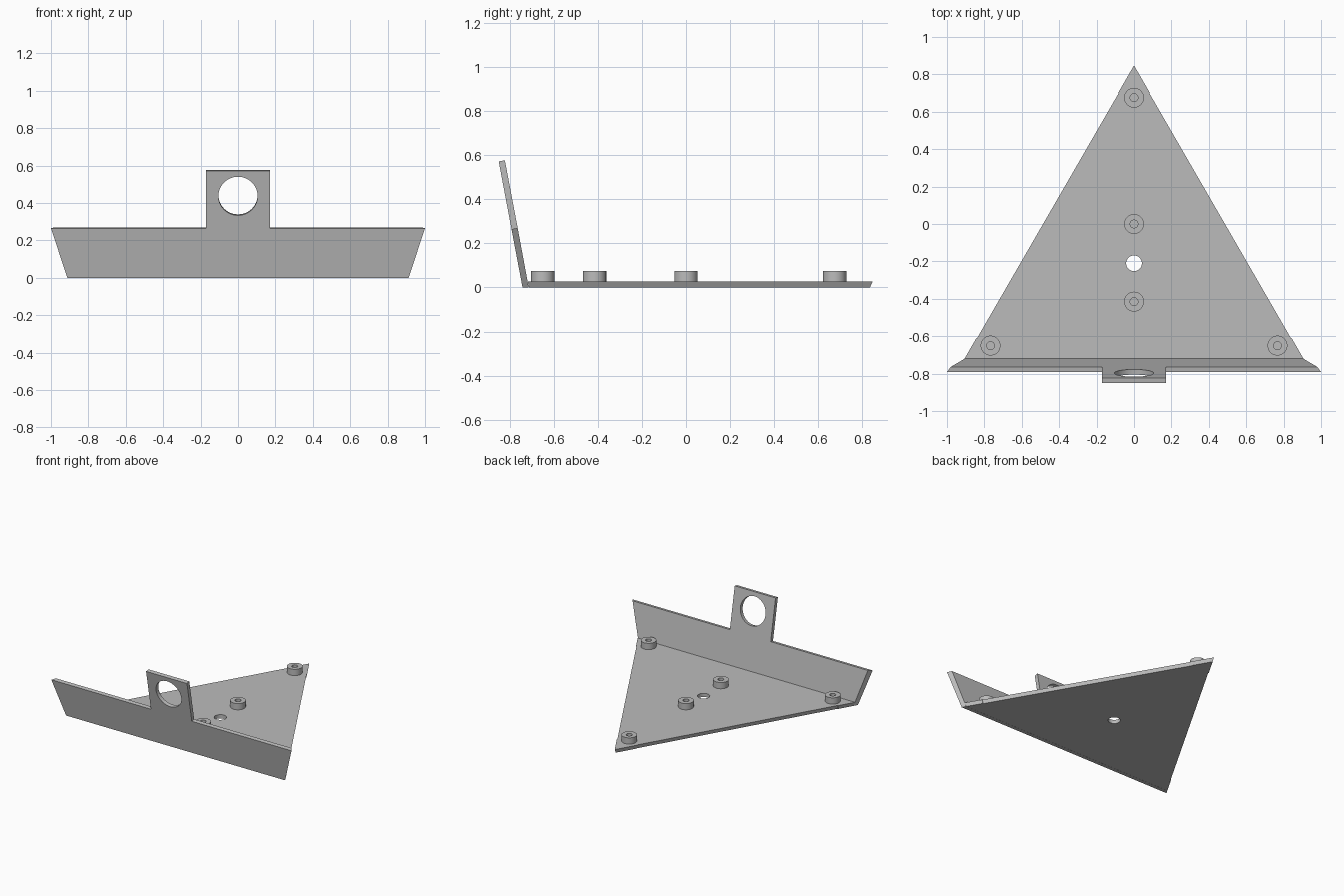
import bpy, bmesh
from math import sin, cos, tau
from mathutils import Vector

cube = bpy.data.objects.get("Cube")
if cube:
    bpy.data.objects.remove(cube, do_unlink=True)

GREY = (0.5, 0.5, 0.5, 1)
mat = bpy.data.materials.new("plain grey")
mat.use_nodes = True
mat.diffuse_color = GREY
mat.node_tree.nodes["Principled BSDF"].inputs["Base Color"].default_value = GREY

THICK = 0.028     # sheet thickness
LEAN = 0.189      # forward lean of the wall per unit of height
FOOT_Y = -0.742   # outer foot of the wall


def finish(name, bm):
    bmesh.ops.recalc_face_normals(bm, faces=bm.faces)
    mesh = bpy.data.meshes.new(name)
    bm.to_mesh(mesh)
    bm.free()
    mesh.materials.append(mat)
    obj = bpy.data.objects.new(name, mesh)
    bpy.context.scene.collection.objects.link(obj)
    return obj


def loft(name, rings, cap_start=True):
    """Skin matching rings of points and cap the ends."""
    bm = bmesh.new()
    loops = [[bm.verts.new(p) for p in ring] for ring in rings]
    n = len(loops[0])
    for a, b in zip(loops, loops[1:]):
        for i in range(n):
            j = (i + 1) % n
            bm.faces.new((a[i], a[j], b[j], b[i]))
    if cap_start:
        bm.faces.new(loops[0])
    bm.faces.new(loops[-1])
    return finish(name, bm)


def circle(x, y, z, radius, n=48):
    return [(x + radius * cos(tau * i / n), y + radius * sin(tau * i / n), z) for i in range(n)]


def drill(obj, centre, axis, radius):
    """Cut a round hole through a part and bake the result."""
    cutter = loft("hole_cutter", [circle(0, 0, -0.1, radius), circle(0, 0, 0.1, radius)])
    cutter.location = centre
    cutter.rotation_euler = Vector(axis).to_track_quat("Z", "Y").to_euler()
    cutter.hide_render = True
    mod = obj.modifiers.new("hole", "BOOLEAN")
    mod.operation, mod.solver, mod.object = "DIFFERENCE", "EXACT", cutter
    bpy.context.view_layer.update()
    baked = bpy.data.meshes.new_from_object(obj.evaluated_get(bpy.context.evaluated_depsgraph_get()))
    obj.modifiers.clear()
    obj.data = baked
    bpy.data.objects.remove(cutter, do_unlink=True)


def smooth(obj):
    bpy.ops.object.select_all(action="DESELECT")
    obj.select_set(True)
    bpy.context.view_layer.objects.active = obj
    bpy.ops.object.shade_smooth_by_angle()


def mirrored(half):
    """Close a right-hand outline by reflecting it across x = 0."""
    return half + [(-x, *rest) for x, *rest in reversed(half) if x > 0]


# Triangular base plate, with edges leaning in underneath and shallow side recesses
def plate_ring(z, apex, front):
    half = [(0, apex, z)]
    for y, inset in ((0.7, 0), (0.7, 0.004), (-0.61, 0.004), (-0.61, 0), (front, 0)):
        half.append(((apex - y) * 0.578 - inset, y, z))
    return mirrored(half)


plate = loft("base_plate", [plate_ring(0, 0.835, -0.713), plate_ring(THICK, 0.848, -0.718)])
drill(plate, (0, -0.21, 0), (0, 0, 1), 0.042)
smooth(plate)


# Leaning front wall with its raised tab
def wall_ring(outline, depth, lift):
    half = []
    for x, z in outline:
        up = lift if z > 0 else 0
        half.append((x, FOOT_Y - LEAN * z + depth, z + up))
    return mirrored(half)


outer = [(0.912, 0), (1.0, 0.265), (0.17, 0.265), (0.17, 0.572)]
inner = [(0.895, 0), (0.98, 0.265), (0.17, 0.265), (0.17, 0.572)]
wall = loft("front_wall", [wall_ring(outer, 0, 0), wall_ring(inner, THICK, 0.005)])
drill(wall, (0, FOOT_Y - LEAN * 0.44 + THICK / 2, 0.44), (0, 1, LEAN), 0.105)
smooth(wall)

# Hollow mounting bosses
bosses = {
    "rear_boss": (0, 0.675),
    "centre_boss": (0, 0),
    "front_boss": (0, -0.415),
    "left_boss": (0.767, -0.65),
    "right_boss": (-0.767, -0.65),
}
for name, (x, y) in bosses.items():
    profile = [(0.053, THICK), (0.053, 0.075), (0.021, 0.075), (0.021, THICK + 0.002)]
    boss = loft(name, [circle(x, y, z, r) for r, z in profile], cap_start=False)
    smooth(boss)
